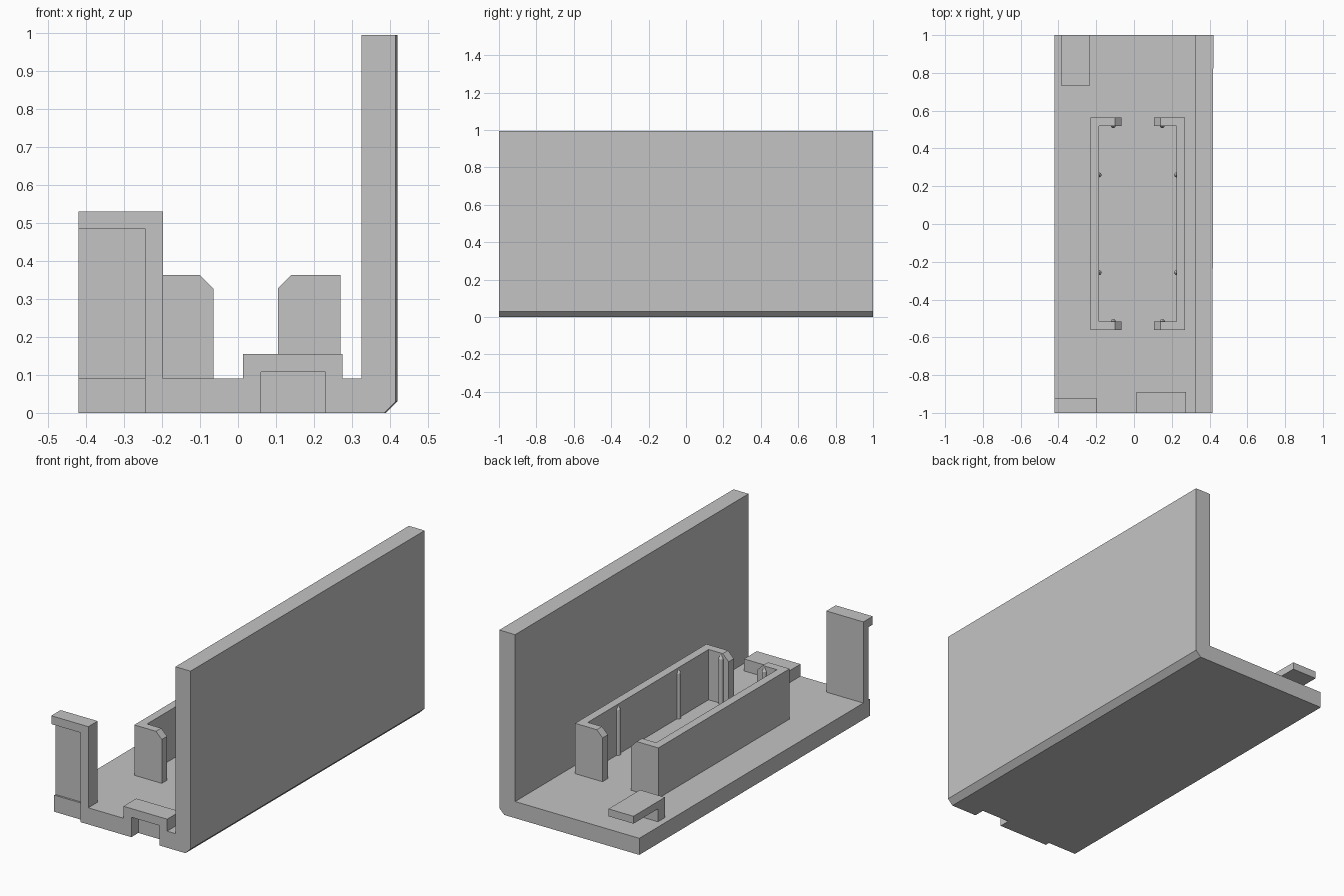
import bpy, bmesh
from mathutils import Matrix

if "Cube" in bpy.data.objects:
    bpy.data.objects.remove(bpy.data.objects["Cube"], do_unlink=True)

GREY = (0.55, 0.55, 0.55, 1)
mat = bpy.data.materials.new("plain grey")
mat.use_nodes = True
mat.diffuse_color = GREY
mat.node_tree.nodes["Principled BSDF"].inputs["Base Color"].default_value = GREY


def finish(name, bm):
    bmesh.ops.recalc_face_normals(bm, faces=bm.faces)
    me = bpy.data.meshes.new(name)
    bm.to_mesh(me)
    bm.free()
    me.materials.append(mat)
    ob = bpy.data.objects.new(name, me)
    bpy.context.collection.objects.link(ob)
    return ob


def extrude(name, profile, y0, y1):
    """Extrude an (x, z) outline along y."""
    bm = bmesh.new()
    face = bm.faces.new([bm.verts.new((x, y0, z)) for x, z in profile])
    new = bmesh.ops.extrude_face_region(bm, geom=[face])["geom"]
    verts = [v for v in new if isinstance(v, bmesh.types.BMVert)]
    bmesh.ops.translate(bm, verts=verts, vec=(0, y1 - y0, 0))
    return finish(name, bm)


def box(name, x0, x1, y0, y1, z0, z1):
    return extrude(name, [(x0, z0), (x1, z0), (x1, z1), (x0, z1)], y0, y1)


def cut(ob, *bounds):
    cutter = box("cutter", *bounds)
    cutter.hide_render = True
    mod = ob.modifiers.new("cut", "BOOLEAN")
    mod.operation = "DIFFERENCE"
    mod.solver = "EXACT"
    mod.object = cutter
    bpy.context.view_layer.objects.active = ob
    bpy.ops.object.modifier_apply(modifier=mod.name)
    bpy.data.objects.remove(cutter, do_unlink=True)


FLOOR = 0.09

# Floor and tall side wall, with a chamfered lower edge and slight taper
body = extrude("floor_and_wall",
               [(-0.42, 0), (0.39, 0), (0.42, 0.03), (0.42, 0.995),
                (0.325, 0.995), (0.325, FLOOR), (-0.42, FLOOR)], -1, 1)
for v in body.data.vertices:
    if v.co.y < 0 and v.co.x > 0.38:
        v.co.x -= 0.005
cut(body, 0.06, 0.23, -1.1, -0.94, -0.1, 0.108)
cut(body, -0.5, -0.245, -1.1, -0.975, -0.1, 0.2)

# Front latch socket
socket = box("latch_socket", 0.013, 0.275, -1, -0.89, FLOOR, 0.155)
cut(socket, 0.06, 0.23, -1.1, -0.94, 0, 0.108)

# Upright front tab with a recessed panel
tab = box("front_tab", -0.42, -0.198, -1, -0.92, FLOOR, 0.53)
cut(tab, -0.5, -0.245, -1.1, -0.965, 0, 0.485)

# Rear hook: a short leg carrying an overhanging plate
box("rear_hook_leg", -0.385, -0.235, 0.73, 0.79, FLOOR, 0.16)
box("rear_hook_plate", -0.385, -0.235, 0.73, 1, 0.16, 0.2)


def rib(name, x, y):
    """Slim round rib with a pointed top."""
    bm = bmesh.new()
    for r_top, z0, z1 in ((0.013, FLOOR, 0.335), (0.002, 0.335, 0.355)):
        bmesh.ops.create_cone(bm, cap_ends=True, segments=12, radius1=0.013,
                              radius2=r_top, depth=z1 - z0,
                              matrix=Matrix.Translation((x, y, (z0 + z1) / 2)))
    finish(name, bm)


# Two facing C-shaped holders with ribs
CENTRE, TOP = 0.02, 0.363
for side, s in (("right", -1), ("left", 1)):
    outer, inner, tip = (CENTRE + s * d for d in (0.25, 0.205, 0.085))
    box(side + "_holder_wall", min(outer, inner), max(outer, inner),
        -0.56, 0.565, FLOOR, TOP)
    bevel = tip + s * 0.035
    outline = [(inner, FLOOR), (tip, FLOOR), (tip, TOP - 0.035),
               (bevel, TOP), (inner, TOP)]
    for end, y0, y1, y_rib in (("front", -0.56, -0.515, -0.515),
                               ("rear", 0.52, 0.565, 0.52)):
        extrude(f"{side}_holder_{end}_arm", outline, y0, y1)
        rib(f"{side}_{end}_arm_rib", CENTRE + s * 0.13, y_rib)
        rib(f"{side}_{end}_wall_rib", inner, y_rib / 2)
